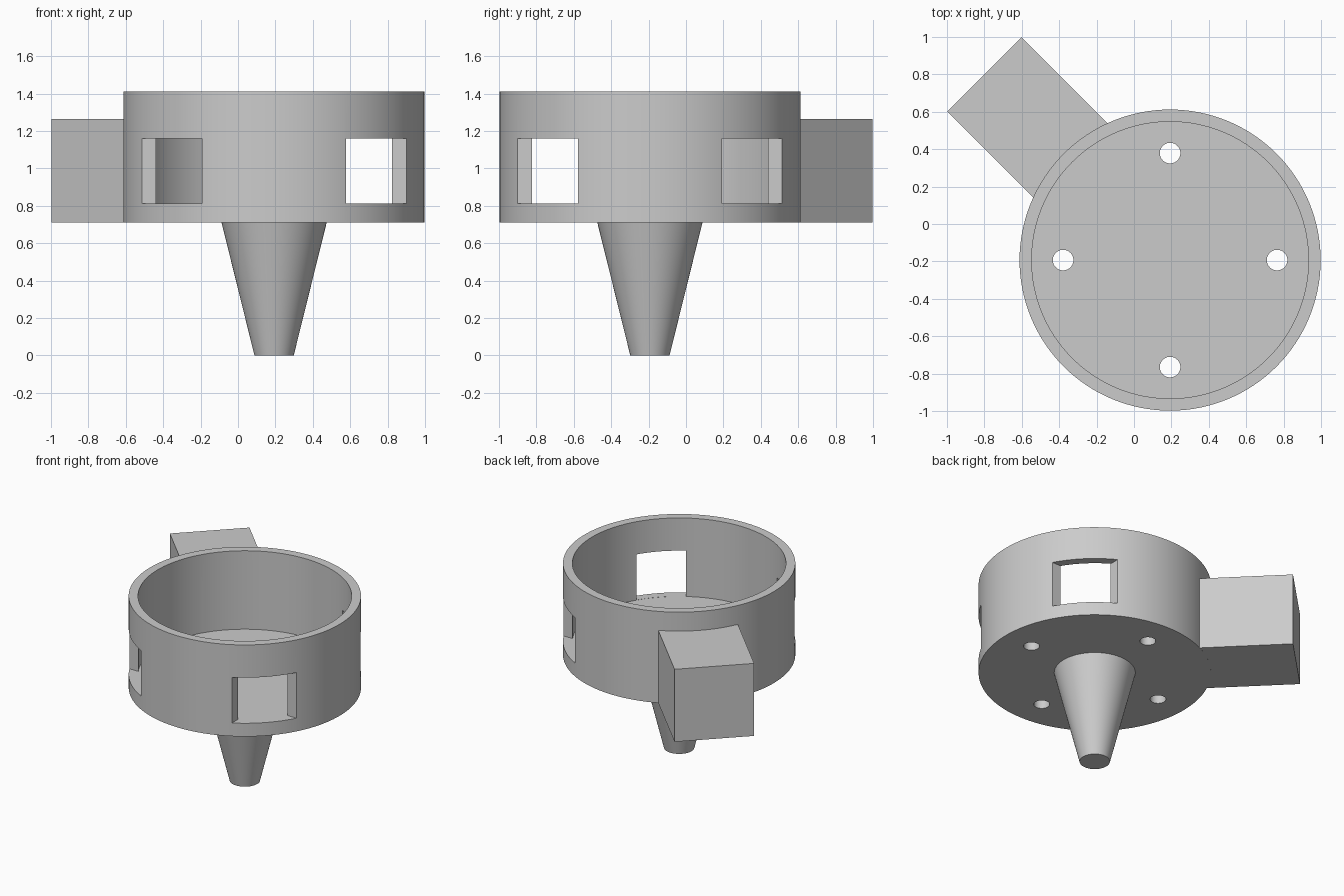
import bpy, bmesh
from math import radians
from mathutils import Matrix

cube = bpy.data.objects.get("Cube")
if cube:
    bpy.data.objects.remove(cube, do_unlink=True)

CX, CY = 0.193, -0.193          # axis of the round housing
BASE, TOP, FLOOR = 0.71, 1.41, 0.81
OUTER, INNER = 0.805, 0.74
WINDOW_TOP = 1.16

grey = bpy.data.materials.new("plain grey")
grey.use_nodes = True
COLOUR = (0.6, 0.6, 0.6, 1)
grey.diffuse_color = COLOUR
grey.node_tree.nodes["Principled BSDF"].inputs["Base Color"].default_value = COLOUR


def finish(name, bm):
    bmesh.ops.recalc_face_normals(bm, faces=bm.faces)
    mesh = bpy.data.meshes.new(name)
    bm.to_mesh(mesh)
    bm.free()
    mesh.materials.append(grey)
    obj = bpy.data.objects.new(name, mesh)
    bpy.context.collection.objects.link(obj)
    return obj


def cone(name, r_low, r_high, z0, z1, x=0, y=0, sides=128):
    bm = bmesh.new()
    bmesh.ops.create_cone(bm, cap_ends=True, segments=sides, radius1=r_low,
                          radius2=r_high, depth=z1 - z0,
                          matrix=Matrix.Translation((CX + x, CY + y, (z0 + z1) / 2)))
    return finish(name, bm)


def radial_block(name, angle, r0, r1, half0, half1, z0, z1):
    """Prism pointing away from the axis, with its own half width at each end."""
    bm = bmesh.new()
    outline = [(r0, -half0), (r1, -half1), (r1, half1), (r0, half0)]
    face = bm.faces.new([bm.verts.new((x, y, z0)) for x, y in outline])
    ext = bmesh.ops.extrude_face_region(bm, geom=[face])
    verts = [g for g in ext["geom"] if isinstance(g, bmesh.types.BMVert)]
    bmesh.ops.translate(bm, verts=verts, vec=(0, 0, z1 - z0))
    bm.transform(Matrix.Translation((CX, CY, 0)) @ Matrix.Rotation(radians(angle), 4, "Z"))
    return finish(name, bm)


def activate(obj):
    bpy.ops.object.select_all(action="DESELECT")
    obj.select_set(True)
    bpy.context.view_layer.objects.active = obj


def combine(target, tool, operation):
    activate(target)
    mod = target.modifiers.new("boolean", "BOOLEAN")
    mod.operation, mod.solver, mod.object = operation, "EXACT", tool
    bpy.ops.object.modifier_apply(modifier=mod.name)
    bpy.data.objects.remove(tool, do_unlink=True)


# Open-topped round housing
housing = cone("housing", OUTER, OUTER, BASE, TOP)
combine(housing, cone("pocket", INNER, INNER, FLOOR, TOP + 0.1), "DIFFERENCE")

# Square duct leaving the back right, open right through the wall
combine(housing, radial_block("duct", 135, 0.75, 1.4035, 0.28, 0.28, BASE + 0.0005, 1.265), "UNION")
combine(housing, radial_block("duct_bore", 135, 0.65, 1.6, 0.177, 0.177,
                              FLOOR + 0.001, WINDOW_TOP), "DIFFERENCE")

# Flared windows on the other three diagonals
for angle in (45, 225, 315):
    combine(housing, radial_block("window", angle, 0.69, 0.9, 0.145, 0.355,
                                  FLOOR + 0.001, WINDOW_TOP), "DIFFERENCE")

# Four drain holes in the floor
for x, y in ((1, 0), (-1, 0), (0, 1), (0, -1)):
    combine(housing, cone("hole", 0.055, 0.055, BASE - 0.1, FLOOR + 0.1,
                          0.572 * x, 0.572 * y, 48), "DIFFERENCE")

# Tapered spike below
spike = cone("spike", 0.105, 0.281, 0, BASE)

for obj in (housing, spike):
    activate(obj)
    bpy.ops.object.shade_smooth_by_angle(angle=radians(30))
